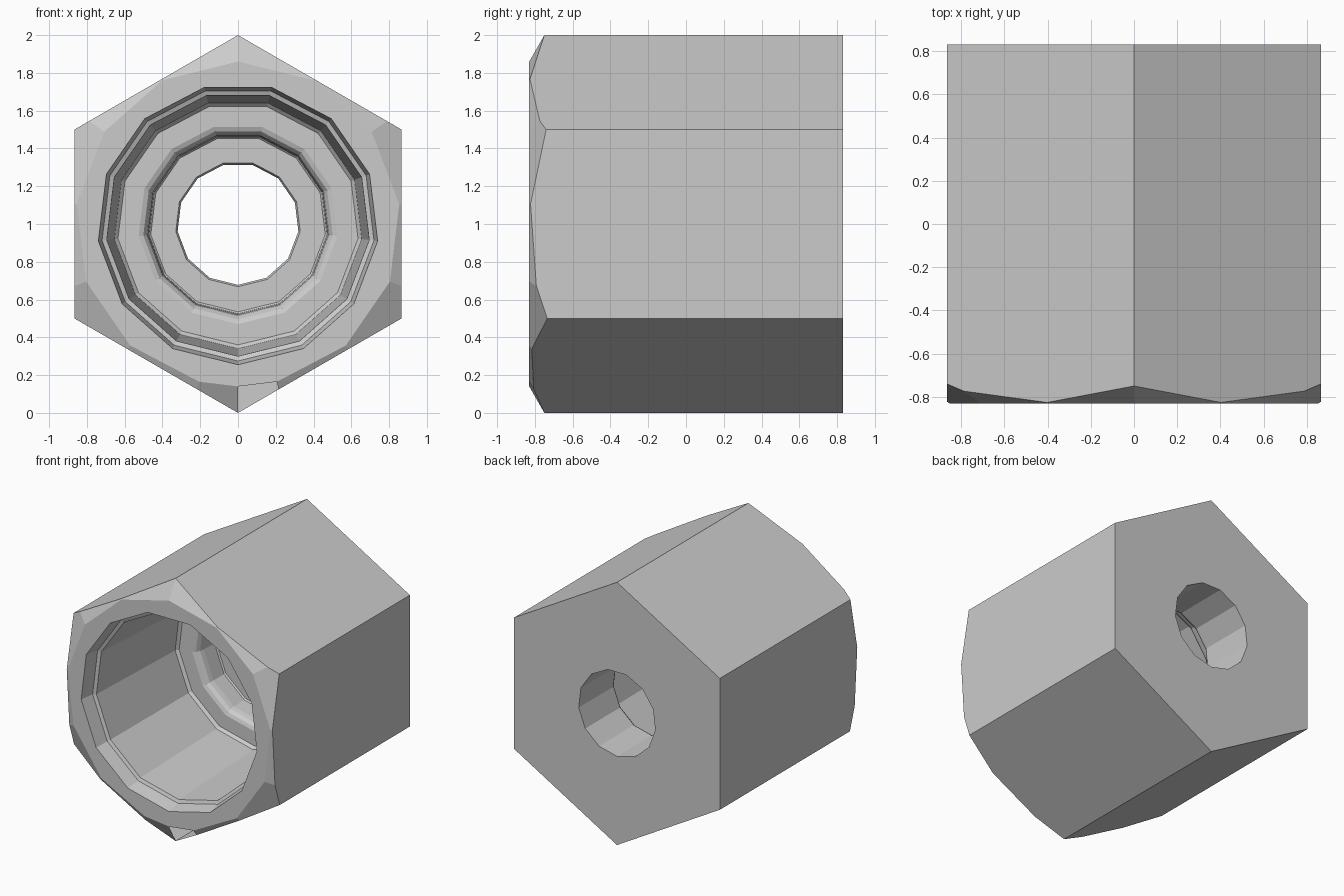
import bpy, bmesh
from math import sin, cos, radians

if "Cube" in bpy.data.objects:
    bpy.data.objects.remove(bpy.data.objects["Cube"])

CZ = 1.0            # height of the nut axis
STEP = 360 / 13     # the round features have 13 sides


def lathe(name, profile, angles):
    """Closed solid about the y axis from (y, radius) pairs."""
    bm = bmesh.new()
    rings = [[bm.verts.new((r * cos(radians(a)), y, CZ + r * sin(radians(a))))
              for a in angles] for y, r in profile]
    n = len(angles)
    for a, b in zip(rings, rings[1:]):
        for i in range(n):
            j = (i + 1) % n
            bm.faces.new((a[i], a[j], b[j], b[i]))
    bm.faces.new(rings[0])
    bm.faces.new(rings[-1])
    bmesh.ops.recalc_face_normals(bm, faces=bm.faces)
    mesh = bpy.data.meshes.new(name)
    bm.to_mesh(mesh)
    bm.free()
    obj = bpy.data.objects.new(name, mesh)
    bpy.context.collection.objects.link(obj)
    return obj


def boolean(target, cutter, operation):
    cutter.hide_render = True
    mod = target.modifiers.new(cutter.name, 'BOOLEAN')
    mod.object, mod.operation, mod.solver = cutter, operation, 'EXACT'
    bpy.context.view_layer.objects.active = target
    bpy.ops.object.modifier_apply(modifier=mod.name)
    bpy.data.objects.remove(cutter)


# hexagonal body, left long at the front for trimming
nut = lathe("hex_nut", [(-0.95, 1), (0.83, 1)], [90 + 60 * i for i in range(6)])

# chamfer cone that trims the front corners
cone_angles = sorted([(90 + STEP * i) % 360 for i in range(13)] + [270])
chamfer = lathe("chamfer_cone", [(-0.83, 0.86), (1.17, 4.36)], cone_angles)
boolean(nut, chamfer, 'INTERSECT')

# stepped bore: entry taper, threaded section, rounded shoulder, through hole
bore_profile = [
    (-0.90, 0.76), (-0.83, 0.745), (-0.72, 0.725), (-0.71, 0.70),
    (0.18, 0.66), (0.20, 0.64),
    (0.20, 0.53), (0.21, 0.505), (0.235, 0.487), (0.27, 0.48),
    (0.39, 0.475), (0.40, 0.465),
    (0.40, 0.332), (0.42, 0.322), (0.83, 0.325), (0.95, 0.325),
]
bore = lathe("bore_cutter", bore_profile, [270 + STEP * i for i in range(13)])
boolean(nut, bore, 'DIFFERENCE')
